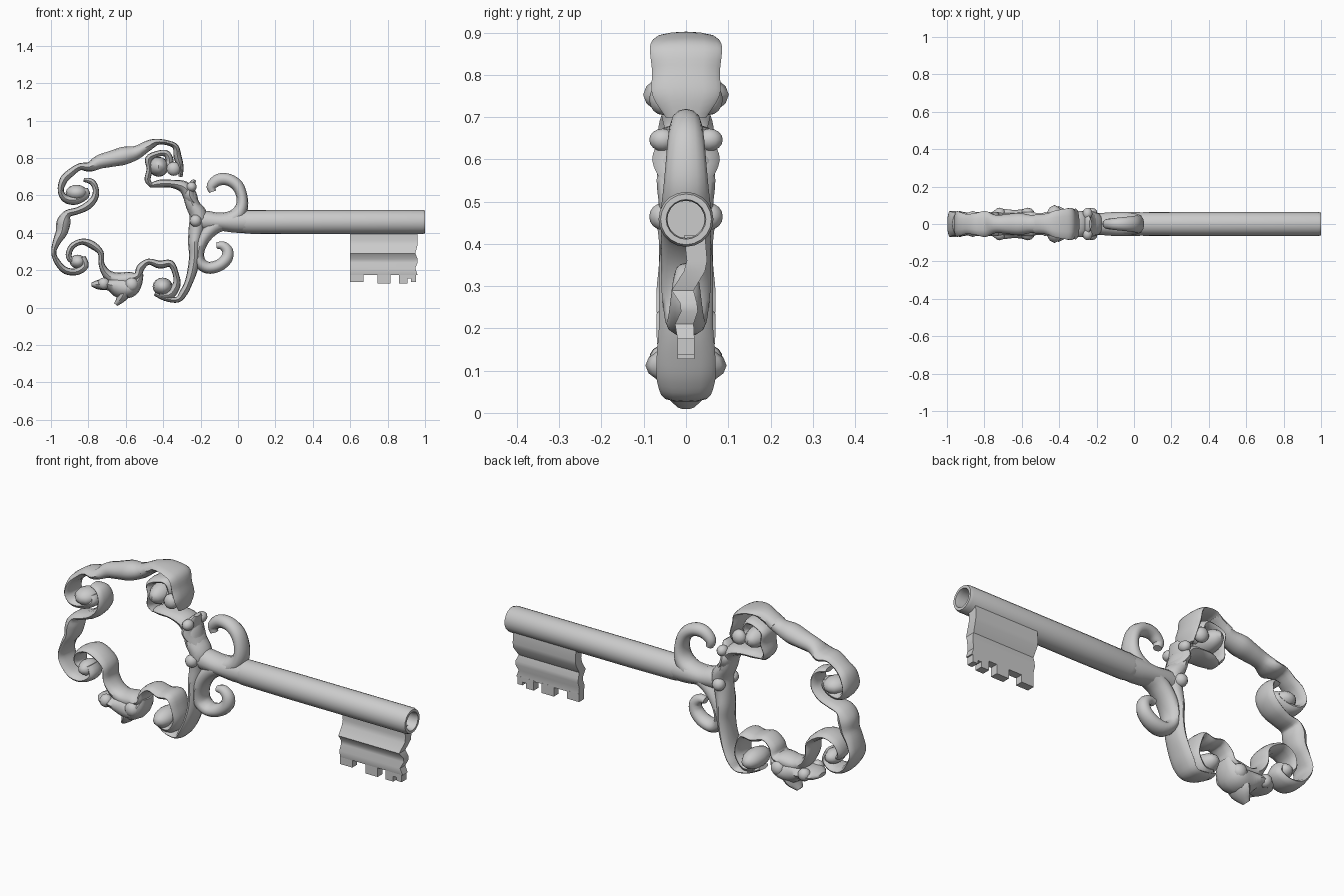
import bpy, bmesh, math
from mathutils import Vector

if "Cube" in bpy.data.objects:
    bpy.data.objects.remove(bpy.data.objects["Cube"])

steel = bpy.data.materials.new("plain grey metal")
steel.diffuse_color = (0.6, 0.6, 0.6, 1)
steel.use_nodes = True
steel.node_tree.nodes["Principled BSDF"].inputs["Base Color"].default_value = steel.diffuse_color
S = 187.3  # sketch units per model unit


def sk(px, pz):
    """front-view sketch point -> model x, z"""
    return (px - 238.5) / S, (309 - pz) / S


def finish(bm, name, angle=50):
    bmesh.ops.recalc_face_normals(bm, faces=bm.faces)
    me = bpy.data.meshes.new(name)
    bm.to_mesh(me)
    bm.free()
    ob = bpy.data.objects.new(name, me)
    bpy.context.collection.objects.link(ob)
    me.materials.append(steel)
    bpy.ops.object.select_all(action='DESELECT')
    bpy.context.view_layer.objects.active = ob
    ob.select_set(True)
    bpy.ops.object.shade_smooth_by_angle(angle=math.radians(angle))
    return ob


def catmull(a, b, c, d, t):
    return 0.5 * (2 * b + (c - a) * t + (2 * a - 5 * b + 4 * c - d) * t * t
                  + (3 * b - a - 3 * c + d) * t ** 3)


def sweep(name, pts, sides=12, steps=4):
    """pts: (sketch x, sketch z, half thickness in plane, half width in y)"""
    q = [Vector(p) for p in pts]
    q = [q[0]] + q + [q[-1]]
    path = [catmull(*q[i:i + 4], k / steps) for i in range(len(q) - 3) for k in range(steps)]
    path.append(q[-1])
    bm = bmesh.new()
    rings = []
    for i, p in enumerate(path):
        a, b = path[max(i - 1, 0)], path[min(i + 1, len(path) - 1)]
        t = Vector((b[0] - a[0], b[1] - a[1])).normalized()
        ring = []
        for k in range(sides):
            an = 2 * math.pi * k / sides
            u, v = math.cos(an) * p[2], math.sin(an) * p[3]
            x, z = sk(p[0] - t.y * u, p[1] + t.x * u)
            ring.append(bm.verts.new((x, v / S, z)))
        rings.append(ring)
    for r0, r1 in zip(rings, rings[1:]):
        for k in range(sides):
            j = (k + 1) % sides
            bm.faces.new((r0[k], r0[j], r1[j], r1[k]))
    bm.faces.new(rings[0])
    bm.faces.new(rings[-1])
    return finish(bm, name)


def knob(name, px, pz, rx, ry, rz):
    bm = bmesh.new()
    bmesh.ops.create_uvsphere(bm, u_segments=12, v_segments=8, radius=1)
    x, z = sk(px, pz)
    for v in bm.verts:
        v.co = (x + v.co.x * rx / S, v.co.y * ry / S, z + v.co.z * rz / S)
    return finish(bm, name)


# hollow shaft, turned about x
bm = bmesh.new()
profile = [(-0.02, 0.03), (0.0, 0.055), (0.05, 0.063), (0.3, 0.065), (0.985, 0.065), (1.0, 0.06),
           (1.0, 0.047), (0.98, 0.044), (0.85, 0.044)]
rings = []
for x, r in profile:
    rings.append([bm.verts.new((x, r * math.cos(k * math.pi / 10), 0.458 + r * math.sin(k * math.pi / 10)))
                  for k in range(20)])
for a, b in zip(rings, rings[1:]):
    for k in range(20):
        bm.faces.new((a[k], a[(k + 1) % 20], b[(k + 1) % 20], b[k]))
bm.faces.new(rings[0])
bm.faces.new(rings[-1])
finish(bm, "shaft")

# wavy bit plate: (z, y centre, half thickness), with toothed lower edge
wave = [(0.42, 0.02, 0.025), (0.36, 0.026, 0.024), (0.335, 0.02, 0.025), (0.29, -0.008, 0.026),
        (0.26, 0.006, 0.02), (0.24, 0.008, 0.02), (0.21, -0.004, 0.022), (0.175, 0.0, 0.02)]
bm = bmesh.new()
rings = []
for i, (z, y, h) in enumerate(wave):
    x1 = 0.96 - (0.012 if i in (3, 6) else 0)
    rings.append([bm.verts.new(c) for c in
                  ((0.60, y - h, z), (x1, y - h, z), (x1, y + h, z), (0.60, y + h, z))])
for a, b in zip(rings, rings[1:]):
    for k in range(4):
        bm.faces.new((a[k], a[(k + 1) % 4], b[(k + 1) % 4], b[k]))
bm.faces.new(rings[0])
bm.faces.new(rings[-1])
finish(bm, "bit_plate", 35)

bm = bmesh.new()
for x0, x1, z0 in ((0.60, 0.67, 0.138), (0.745, 0.815, 0.128), (0.86, 0.905, 0.128), (0.905, 0.93, 0.155),
                   (0.925, 0.953, 0.138)):
    vs = bmesh.ops.create_cube(bm, size=1)["verts"]
    for v in vs:
        v.co = ((x0 + x1) / 2 + v.co.x * (x1 - x0), v.co.y * 0.04, (z0 + 0.18) / 2 + v.co.z * (0.18 - z0))
finish(bm, "bit_teeth", 30)

# neck and the two curled horns
sweep("neck", [(252, 223, 11, 11.5), (236, 223, 11, 12), (220, 223, 9, 12), (206, 222, 10, 11),
               (196, 222, 9, 10)])
sweep("upper_horn", [(213, 193, 3.5, 4), (212, 187, 5, 5), (219, 181, 6, 6), (229, 181, 6, 7),
                     (238, 187, 6, 8), (242.5, 198, 5.5, 9), (242, 209, 6.5, 10), (236, 218, 8, 11),
                     (224, 223, 8, 11)])
sweep("lower_horn", [(217, 247, 3, 4), (223, 247, 4.5, 5), (228, 252, 5.5, 6), (227, 260, 6, 7),
                     (219, 267, 6, 8), (208, 269, 6, 9), (200, 263, 6, 10), (199, 252, 6, 11),
                     (204, 239, 7, 11), (214, 228, 8, 11), (226, 223, 8, 11)])

# bow: leafy ribbon running round the loop, piece by piece
sweep("bow_right", [(150, 187, 2, 6), (160, 185, 4, 11), (172, 185, 4, 12), (184, 188, 6, 13),
                    (190, 196, 7, 12), (193, 206, 7, 13), (199, 217, 9, 12), (197, 230, 8, 11),
                    (195, 244, 6.5, 12), (195, 257, 5.5, 12), (193, 271, 5, 12), (189, 284, 4, 13),
                    (184, 294, 4, 13), (178, 301, 3, 11), (166, 300, 2.5, 10), (155, 295, 2, 7)])
sweep("bow_right_leaf", [(195, 181, 1.5, 5), (192, 187, 4, 11), (190, 197, 6, 15), (198, 208, 4, 10)])
sweep("upper_scroll", [(152, 187, 2, 8), (148, 181, 3, 10), (150, 170, 3, 12), (149, 160, 3.5, 12),
                       (158, 155, 3, 11), (167, 155, 3.5, 10), (170, 164, 4, 9), (163, 169, 4, 9)])
sweep("top_leaf_end", [(181, 178, 2, 9), (181, 168, 3, 15), (178, 158, 4, 15), (176, 148, 3, 16),
                       (168, 144, 2.5, 15), (158, 143, 3, 13), (150, 146, 5, 10), (140, 152, 6, 10)])
sweep("bow_top", [(156, 144, 3, 11), (147, 148, 5, 10), (136, 154, 7, 9), (124, 157, 9, 11),
                  (112, 160, 8, 10), (100, 163, 7, 9), (90, 168, 5, 13), (80, 168, 3.5, 11),
                  (71, 174, 4, 10), (64, 181, 4, 12), (61, 192, 3, 13), (66, 200, 4, 12), (76, 201, 5, 10),
                  (86, 196, 4, 8), (85, 190, 3, 6)])
sweep("left_scroll", [(84, 181, 2, 6), (92, 183, 3, 9), (96, 190, 3, 11), (95, 199, 3.5, 12),
                      (88, 207, 4, 12), (78, 212, 3.5, 11), (68, 215, 4, 12), (64, 223, 7, 13),
                      (62, 233, 6, 12), (57, 243, 4, 12), (54, 254, 2.5, 13), (58, 264, 3, 13),
                      (66, 272, 3.5, 12), (77, 273, 3.5, 11), (85, 267, 4, 9), (82, 259, 4, 8)])
sweep("lower_left_scroll", [(75, 264, 3, 7), (69, 258, 3, 9), (72, 248, 3, 11), (82, 243, 3, 12),
                            (92, 246, 4, 12), (101, 254, 3, 12), (102, 266, 3, 12), (108, 276, 5, 11),
                            (118, 281, 7, 11), (130, 280, 7, 12), (138, 277, 4, 12), (141, 269, 4, 11),
                            (149, 263, 3, 11), (160, 266, 4, 12), (171, 265, 3.5, 13), (176, 275, 3, 13),
                            (177, 286, 4, 12), (170, 296, 5, 11), (160, 295, 5, 10)])
sweep("bottom_leaf", [(92, 286, 2, 6), (99, 286, 5, 14), (109, 286, 6, 15), (119, 288, 11, 14),
                      (130, 289, 10, 15), (137, 284, 6, 13), (142, 275, 2, 8)])
sweep("bottom_leaf_tip", [(126, 290, 8, 13), (122, 299, 5, 11), (116, 306, 2, 4)])

# rounded scroll eyes
knob("upper_left_eye", 77, 194, 11, 13, 8)
knob("lower_left_eye", 78, 263, 8, 12, 7)
knob("upper_right_eye", 159, 168, 10, 19, 10)
knob("lower_right_eye", 163, 288, 10, 18, 9)
# small buds on both faces of the leaves
for y in (-1, 1):
    for n, (px, pz, r) in enumerate(((104, 285, 6), (174, 170, 7), (192, 188, 5), (196, 222, 6), (132, 286, 7))):
        b = knob("leaf_bud_%d" % n, px, pz, r, 6, r)
        b.location.y = y * 0.055
